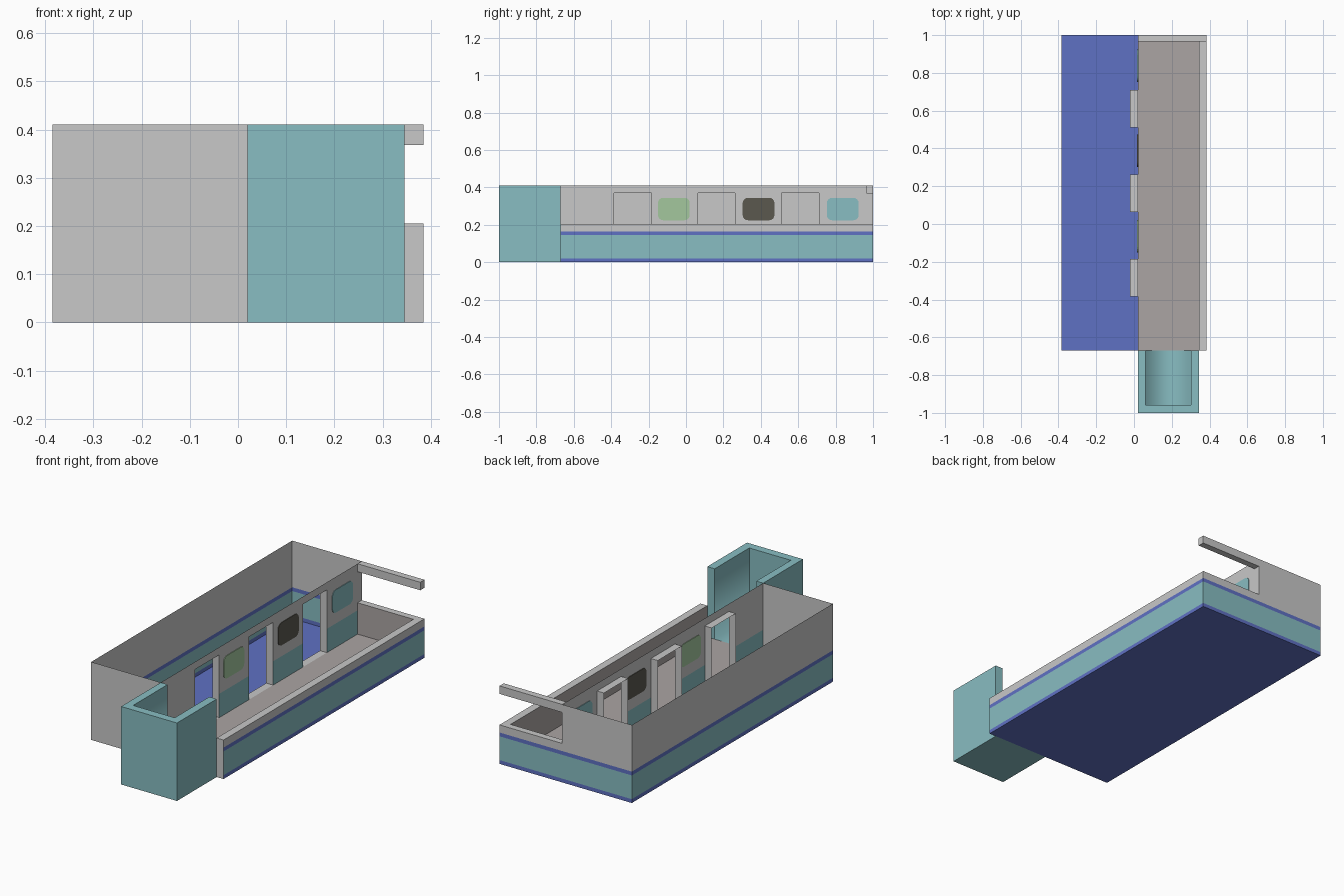
import bpy, bmesh, math
from mathutils import Vector

if "Cube" in bpy.data.objects:
    bpy.data.objects.remove(bpy.data.objects["Cube"])


def lin(c):
    return tuple(((v / 255 + 0.055) / 1.055) ** 2.4 if v > 10 else v / 3295 for v in c) + (1,)


PALETTE = [("plaster_grey", (200, 200, 200)), ("pale_teal", (136, 189, 194)),
           ("blue", (95, 113, 196)), ("floor_mauve", (171, 165, 164)),
           ("window_green", (163, 199, 158)), ("window_dark", (91, 88, 79))]
MATS = []
for name, rgb in PALETTE:
    m = bpy.data.materials.new(name)
    m.diffuse_color = lin(rgb)
    m.use_nodes = True
    m.node_tree.nodes["Principled BSDF"].inputs["Base Color"].default_value = m.diffuse_color
    MATS.append(m)
GREY, TEAL, BLUE, MAUVE, GREEN, DARK = range(6)

X0, X1, XM, XP = -0.385, 0.385, 0.02, 0.345   # outer sides, room divider, parapet inner
YF, YB, H, PH, FL = -0.67, 1.0, 0.41, 0.205, 0.04


def finish(bm, name, rule):
    """Colour faces by rule(centre, normal) and make the object."""
    bm.normal_update()
    for f in bm.faces:
        f.material_index = rule(f.calc_center_median(), f.normal)
    me = bpy.data.meshes.new(name)
    bm.to_mesh(me)
    bm.free()
    for m in MATS:
        me.materials.append(m)
    ob = bpy.data.objects.new(name, me)
    bpy.context.collection.objects.link(ob)
    return ob


def slice_at(bm, axis, values):
    for v in values:
        co, no = Vector((0, 0, 0)), Vector((0, 0, 0))
        co[axis], no[axis] = v, 1
        bmesh.ops.bisect_plane(bm, geom=bm.verts[:] + bm.edges[:] + bm.faces[:],
                               plane_co=co, plane_no=no)


def box(lo, hi):
    bm = bmesh.new()
    bmesh.ops.create_cube(bm, size=1)
    for v in bm.verts:
        v.co = [lo[i] + (v.co[i] + 0.5) * (hi[i] - lo[i]) for i in range(3)]
    return bm


def sheet(*pts):
    bm = bmesh.new()
    bm.faces.new([bm.verts.new(p) for p in pts])
    return bm


def drop(bm, test):
    bm.normal_update()
    bmesh.ops.delete(bm, geom=[f for f in bm.faces if test(f)], context='FACES')


BANDS = [0.02, 0.145, 0.165]


def bands(z):
    return BLUE if z < 0.02 else TEAL if z < 0.145 else BLUE if z < 0.165 else GREY


# floors
finish(sheet((X0, YF, 0), (X1, YF, 0), (X1, YB, 0), (X0, YB, 0)), "room_floor", lambda c, n: BLUE)
finish(sheet((XM, YF, FL), (XP, YF, FL), (XP, 0.965, FL), (XM, 0.965, FL)),
       "corridor_floor", lambda c, n: MAUVE)

# thin room walls with painted bands
for name, a, b in (("left_wall", (X0, YB), (X0, YF)), ("back_wall", (XM, YB), (X0, YB))):
    bm = sheet((*a, 0), (*b, 0), (*b, H), (*a, H))
    slice_at(bm, 2, BANDS)
    finish(bm, name, lambda c, n: bands(c.z))
finish(sheet((X0, YF, 0), (XM, YF, 0), (XM, YF, H), (X0, YF, H)), "front_wall", lambda c, n: GREY)


# low parapets around the corridor
def parapet_rule(c, n):
    if n.z > 0.5 or n.y < -0.5 and c.y < 0:
        return GREY
    return bands(c.z) if n.x > 0.5 or n.y > 0.5 else MAUVE


for name, lo, hi in (("right_parapet", (XP, YF, 0), (X1, YB, PH)),
                     ("back_parapet", (XM, 0.965, 0), (XP, YB, PH))):
    bm = box(lo, hi)
    drop(bm, lambda f: f.normal.z < -0.5)
    slice_at(bm, 2, BANDS)
    finish(bm, name, parapet_rule)

# beam over the open end
finish(box((XM, 0.965, 0.368), (X1, YB, H)), "end_beam", lambda c, n: GREY)

# divider wall with door openings
DOORS = [(-0.385, -0.185), (0.063, 0.263), (0.51, 0.71)]
bm = sheet((XM, YF, 0), (XM, YB, 0), (XM, YB, H), (XM, YF, H))
slice_at(bm, 2, [FL, 0.165, 0.37])
slice_at(bm, 1, [y for d in DOORS for y in d])
drop(bm, lambda f: FL < f.calc_center_median().z < 0.37
     and any(a < f.calc_center_median().y < b for a, b in DOORS))
finish(bm, "divider_wall", lambda c, n: TEAL if c.z < 0.165 else GREY)

# door frames: thin sleeve plus a sill
for i, (a, b) in enumerate(DOORS):
    bm = box((-0.02, a, FL), (XM, b, 0.37))
    drop(bm, lambda f: abs(f.normal.x) > 0.5)
    finish(bm, f"door_frame_{i + 1}", lambda c, n: GREY)
    finish(box((-0.02, a, 0.001), (XM, b, FL)), f"door_sill_{i + 1}", lambda c, n: GREY)

# rounded windows as thin plates in the divider wall
for i, (cy, mat) in enumerate(((-0.065, GREEN), (0.388, DARK), (0.838, TEAL))):
    bm = bmesh.new()
    ring, r = [], 0.028
    for k, (sy, sz) in enumerate(((1, 1), (-1, 1), (-1, -1), (1, -1))):
        for j in range(5):
            t = math.radians(90 * k + 22.5 * j)
            ring.append(bm.verts.new((XM - 0.003, cy + sy * (0.085 - r) + r * math.cos(t),
                                      0.284 + sz * (0.06 - r) + r * math.sin(t))))
    face = bm.faces.new(ring)
    ext = bmesh.ops.extrude_face_region(bm, geom=[face], use_keep_orig=True)
    bmesh.ops.translate(bm, vec=(0.006, 0, 0),
                        verts=[v for v in ext["geom"] if isinstance(v, bmesh.types.BMVert)])
    bmesh.ops.recalc_face_normals(bm, faces=bm.faces[:])
    finish(bm, f"window_{i + 1}", lambda c, n: mat)

# entrance bay: U-shaped shell open to the corridor, softly shaded inside
prof = [(XM, 0), (XP, 0), (XP, H), (0.302, H), (0.302, FL), (0.06, FL), (0.06, H), (XM, H)]
bm = bmesh.new()
rows = [[bm.verts.new((x, y, z)) for x, z in prof] for y in (-0.957, YF)]
for k in range(8):
    f = bm.faces.new((rows[0][k], rows[1][k], rows[1][(k + 1) % 8], rows[0][(k + 1) % 8]))
    f.smooth = k in (3, 4, 5)
bm.faces.new(rows[0])
bm.faces.new(rows[1])
bmesh.ops.recalc_face_normals(bm, faces=bm.faces[:])
finish(bm, "entrance_bay", lambda c, n: TEAL)
finish(box((XM, -1.0, 0), (XP, -0.957, H)), "entrance_bay_front", lambda c, n: TEAL)
